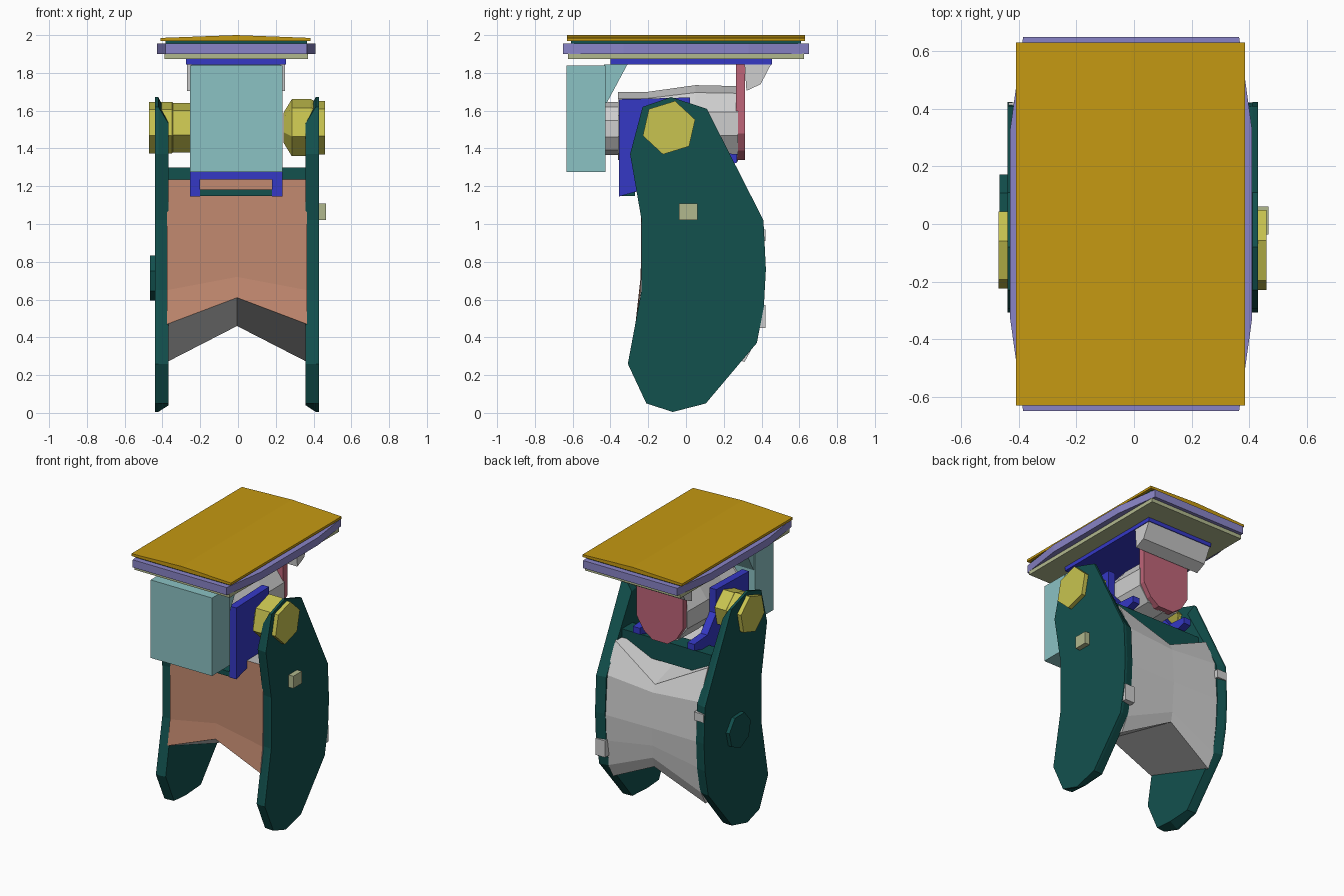
import bpy, bmesh, math

cube = bpy.data.objects.get("Cube")
if cube:
    bpy.data.objects.remove(cube, do_unlink=True)


def material(name, r, g, b):
    m = bpy.data.materials.new(name)
    m.use_nodes = True
    m.diffuse_color = (r, g, b, 1)
    m.node_tree.nodes["Principled BSDF"].inputs["Base Color"].default_value = (r, g, b, 1)
    return m


gold = material("gold", .56, .32, .006)
lavender = material("lavender", .25, .23, .57)
green = material("dark_green", .006, .082, .076)
khaki = material("khaki", .44, .48, .27)
blue = material("blue", .035, .04, .56)
teal = material("pale_teal", .26, .54, .55)
gray = material("light_gray", .62, .62, .62)
pink = material("rose", .52, .13, .19)
yellow = material("yellow", .58, .55, .08)
copper = material("copper", .54, .25, .16)


def loft(name, axis, rings, mat):
    """Closed solid through outlines placed along an axis: rings = [(position, points)]."""
    place = {"x": lambda p, a, b: (p, a, b),
             "y": lambda p, a, b: (a, p, b),
             "z": lambda p, a, b: (a, b, p)}[axis]
    bm = bmesh.new()
    loops = [[bm.verts.new(place(p, a, b)) for a, b in pts] for p, pts in rings]
    for low, high in zip(loops, loops[1:]):
        for i in range(len(low)):
            j = (i + 1) % len(low)
            bm.faces.new((low[i], low[j], high[j], high[i]))
    bm.faces.new(loops[0])
    bm.faces.new(loops[-1])
    bmesh.ops.recalc_face_normals(bm, faces=bm.faces)
    mesh = bpy.data.meshes.new(name)
    bm.to_mesh(mesh)
    bm.free()
    mesh.materials.append(mat)
    ob = bpy.data.objects.new(name, mesh)
    bpy.context.scene.collection.objects.link(ob)
    return ob


def prism(name, axis, start, end, pts, mat):
    return loft(name, axis, [(start, pts), (end, pts)], mat)


def box(name, x0, x1, y0, y1, z0, z1, mat):
    return prism(name, "z", z0, z1, [(x0, y0), (x1, y0), (x1, y1), (x0, y1)], mat)


def ngon(ca, cb, r, n, turn=0):
    return [(ca + r * math.cos(math.tau * i / n + turn),
             cb + r * math.sin(math.tau * i / n + turn)) for i in range(n)]


# Layered top deck, slightly crowned
prism("top_pad", "y", -.63, .63,
      [(-.41, 1.968), (.385, 1.968), (.385, 1.985), (-.01, 2.0), (-.41, 1.985)], gold)
box("deck_seam", -.385, .365, -.61, .61, 1.95, 1.972, green)
half = [(.375, .65), (.42, .33), (.42, -.33), (.375, -.65)]
prism("deck_frame", "z", 1.9, 1.955,
      [(x - .01, y) for x, y in half] + [(-x - .01, -y) for x, y in half], lavender)
box("deck_underside", -.39, .37, -.625, .625, 1.873, 1.902, khaki)
box("mount_plate", -.275, .255, -.4, .455, 1.845, 1.875, blue)

# Front housing
box("front_housing", -.255, .235, -.632, -.425, 1.275, 1.838, teal)
prism("housing_gusset", "x", -.245, .225,
      [(-.435, 1.845), (-.31, 1.845), (-.42, 1.64), (-.435, 1.64)], teal)

# Barrel with narrow neck
loft("barrel", "y", [(y, ngon(-.01, z, r, 10, math.pi / 10)) for y, z, r in
     [(-.43, 1.505, .14), (-.36, 1.505, .14), (-.36, 1.52, .18), (-.2, 1.52, .18),
      (.05, 1.53, .205), (.275, 1.53, .2)]], gray)

# Rear hanger and its bracket
prism("rear_hanger", "y", .265, .312,
      [(-.195, 1.845), (-.195, 1.48), (-.14, 1.39), (-.07, 1.34), (.05, 1.34),
       (.12, 1.39), (.175, 1.48), (.175, 1.845)], pink)
prism("rear_bracket", "x", -.27, .25,
      [(.31, 1.845), (.45, 1.845), (.395, 1.74), (.32, 1.705)], gray)

# Blue cradle around the barrel
cheek = [(-.355, 1.145), (-.355, 1.66), (.02, 1.67), (.02, 1.5), (.12, 1.38),
         (.27, 1.37), (.27, 1.325)]
for side, x in (("left", .18), ("right", -.255)):
    prism("cradle_cheek_" + side, "x", x, x + .055, cheek, blue)
box("cradle_front_bar", -.21, .19, -.35, -.3, 1.235, 1.28, blue)
box("cradle_front_lip", -.21, .19, -.35, -.27, 1.147, 1.183, green)
box("rear_crossbar", -.38, .37, .1, .22, 1.15, 1.3, green)

# Side plates, inner outline chamfered at top and bottom
plate = [(-.23, 1.62), (-.08, 1.672), (.11, 1.61), (.41, 1.02), (.423, .76), (.412, .56),
         (.375, .37), (.105, .05), (-.07, .005), (-.21, .05), (-.308, .26),
         (-.235, .65), (-.235, 1.02), (-.296, 1.37)]


def inner(y, z):
    return y * .97, (1.4 + (z - 1.4) * .6 if z > 1.4 else max(z, .04))


for side, outer_x, inner_x in (("left", .43, .358), ("right", -.44, -.368)):
    loft("side_plate_" + side, "x",
         [(inner_x, [inner(*p) for p in plate]),
          ((outer_x * 3 + inner_x) / 4, plate), (outer_x, plate)], green)

# Central body with notched top and bottom, copper on the front
edge = [(-.268, .47), (-.24, .65), (-.235, 1.235), (.285, 1.24), (.385, 1.03),
        (.405, .75), (.395, .56), (.365, .37), (.31, .27)]
middle = [(-.25, .61), (-.24, .72), (-.235, 1.235), (.36, 1.05), (.385, 1.0),
          (.4, .75), (.39, .62), (.385, .53), (.37, .46)]
body = loft("central_body", "x", [(-.375, edge), (-.005, middle), (.365, edge)], gray)
body.data.materials.append(copper)
for face in body.data.polygons:
    if face.normal.y < -.8:
        face.material_index = 1

# Hinge pivots
hub = (-.09, 1.51)
loft("pivot_left", "x", [(x, ngon(*hub, r, 6, .3)) for x, r in
     ((.24, .08), (.285, .155), (.385, .155), (.405, .145), (.46, .145))], yellow)
loft("pivot_right", "x", [(x, ngon(*hub, r, 6, .3)) for x, r in
     ((-.47, .14), (-.35, .14), (-.345, .135), (-.255, .135))], yellow)

# Small side details
box("side_button", .42, .467, -.037, .06, 1.02, 1.108, khaki)
prism("side_knob", "x", -.467, -.43, ngon(.05, .72, .125, 7, .2), green)
box("rear_tab_left", .35, .425, .36, .422, .45, .57, gray)
box("rear_tab_right", -.435, -.36, .37, .422, .91, .97, gray)
